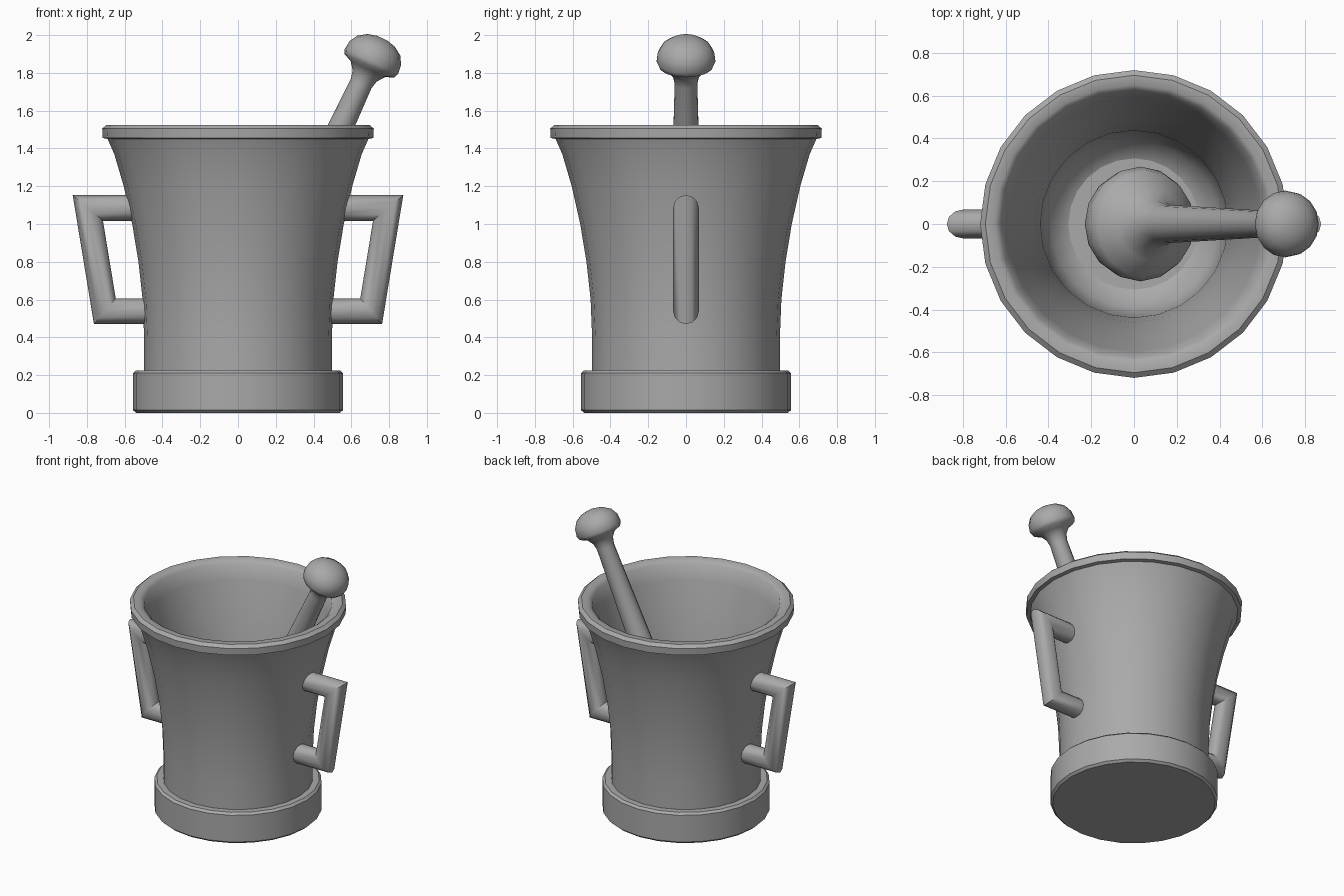
import bpy, bmesh, math
from mathutils import Vector, Matrix

cube = bpy.data.objects.get("Cube")
if cube:
    bpy.data.objects.remove(cube, do_unlink=True)

GREY = (0.4, 0.4, 0.4, 1)
stone = bpy.data.materials.new("grey stone")
stone.use_nodes = True
stone.diffuse_color = GREY
stone.node_tree.nodes["Principled BSDF"].inputs["Base Color"].default_value = GREY


def finish(name, bm, angle):
    bmesh.ops.recalc_face_normals(bm, faces=bm.faces)
    mesh = bpy.data.meshes.new(name)
    bm.to_mesh(mesh)
    bm.free()
    mesh.materials.append(stone)
    obj = bpy.data.objects.new(name, mesh)
    bpy.context.collection.objects.link(obj)
    bpy.ops.object.select_all(action="DESELECT")
    obj.select_set(True)
    bpy.context.view_layer.objects.active = obj
    bpy.ops.object.shade_smooth_by_angle(angle=math.radians(angle))
    return obj


def bridge(bm, rings):
    """Join successive closed rings of vertices with quads."""
    for a, b in zip(rings, rings[1:]):
        n = len(a)
        for i in range(n):
            j = (i + 1) % n
            bm.faces.new((a[i], a[j], b[j], b[i]))


def lathe(name, profile, sides, angle=40, matrix=Matrix()):
    """Turn a (radius, height) profile about z, closing both ends."""
    bm = bmesh.new()
    rings = []
    for r, z in profile:
        turns = [2 * math.pi * i / sides for i in range(sides)]
        rings.append([bm.verts.new((r * math.cos(t), r * math.sin(t), z)) for t in turns])
    bridge(bm, rings)
    bm.faces.new(rings[0])
    bm.faces.new(rings[-1])
    bm.transform(matrix)
    return finish(name, bm, angle)


def tube(name, path, radius, sides=12):
    """Sweep a round bar along a path in the xz plane with mitred corners."""
    pts = [Vector((x, 0, z)) for x, z in path]
    bm = bmesh.new()
    rings = []
    for k, p in enumerate(pts):
        before = (p - pts[k - 1]).normalized() if k else (pts[1] - p).normalized()
        after = (pts[k + 1] - p).normalized() if k + 1 < len(pts) else before
        tangent = (before + after).normalized()
        mitre = Vector((-tangent.z, 0, tangent.x)) / tangent.dot(before)
        ring = []
        for i in range(sides):
            t = 2 * math.pi * i / sides
            ring.append(bm.verts.new(p + radius * (mitre * math.cos(t) + Vector((0, math.sin(t), 0)))))
        rings.append(ring)
    bridge(bm, rings)
    bm.faces.new(rings[0])
    bm.faces.new(rings[-1])
    return finish(name, bm, 50)


# Foot of the mortar
lathe("base", [(0.54, 0), (0.556, 0.015), (0.556, 0.21), (0.54, 0.225)], 24)

# Flared hollow bowl with rolled rim: up the outside, down the inside
outside = [(0.497, 0.2), (0.497, 0.4), (0.505, 0.6), (0.527, 0.8), (0.56, 1.0),
           (0.605, 1.2), (0.655, 1.37), (0.69, 1.45)]
rim = [(0.716, 1.455), (0.719, 1.505), (0.695, 1.525), (0.65, 1.525), (0.625, 1.505)]
inside = [(0.595, 1.4), (0.54, 1.2), (0.495, 1.0), (0.46, 0.8), (0.438, 0.6),
          (0.43, 0.42), (0.39, 0.29), (0.3, 0.22), (0.15, 0.19), (0.02, 0.185)]
lathe("bowl", outside + rim + inside, 24)

# Side handles
for side, label in ((1, "left"), (-1, "right")):
    path = [(0.53, 1.085), (0.795, 1.085), (0.705, 0.538), (0.46, 0.538)]
    tube(label + "_handle", [(side * x, z) for x, z in path], 0.068)

# Pestle leaning against the rim, heights measured along its shaft
lean = Matrix.Translation((0.55, 0, 1.525)) @ Matrix.Rotation(math.radians(25), 4, "Y")
head = [(0.03, -1.45), (0.12, -1.43), (0.2, -1.38), (0.25, -1.31), (0.268, -1.23),
        (0.25, -1.17), (0.17, -1.12), (0.11, -1.05), (0.09, -0.95)]
knob = [(0.06, 0.24), (0.07, 0.285), (0.1, 0.325), (0.145, 0.345), (0.156, 0.37),
        (0.15, 0.42), (0.125, 0.463), (0.08, 0.493), (0.03, 0.506)]
lathe("pestle", head + knob, 16, 50, lean)
